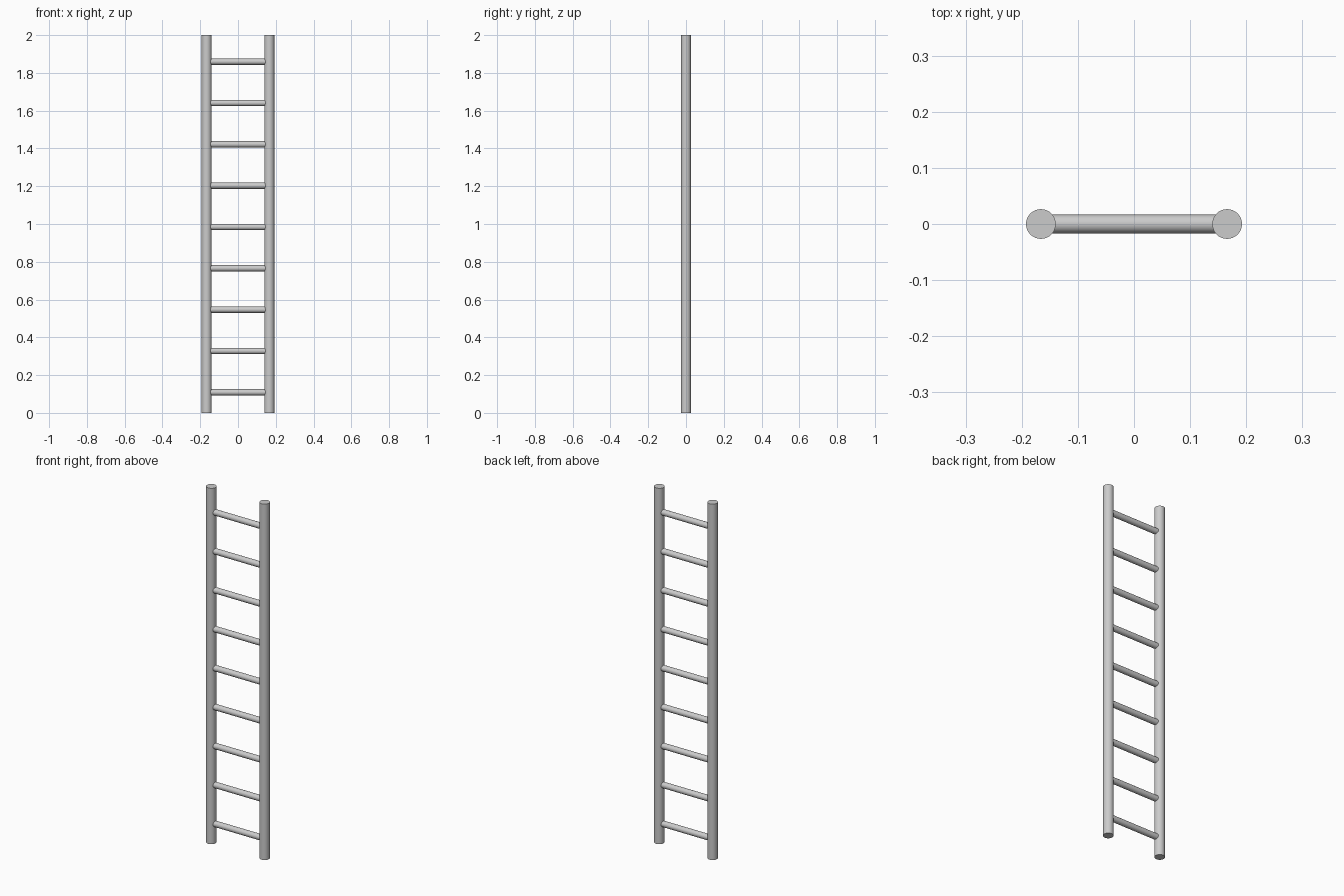
import bpy, math

if "Cube" in bpy.data.objects:
    bpy.data.objects.remove(bpy.data.objects["Cube"])

RAIL_X, RAIL_R, HEIGHT = 0.166, 0.0265, 2.0
RUNG_R, RUNG_COUNT = 0.0165, 9
FIRST_Z, STEP = 0.109, 0.2188


def rod(name, radius, length, location, rotation=(0, 0, 0)):
    bpy.ops.mesh.primitive_cylinder_add(vertices=32, radius=radius, depth=length,
                                        location=location, rotation=rotation)
    ob = bpy.context.object
    ob.name = name
    bpy.ops.object.shade_smooth_by_angle(angle=math.radians(30))
    return ob


# Upright side rails
for side, label in ((-1, "left"), (1, "right")):
    rod(f"{label}_rail", RAIL_R, HEIGHT, (side * RAIL_X, 0, HEIGHT / 2))

# Evenly spaced rungs, ends buried in the rails
for i in range(RUNG_COUNT):
    rod(f"rung_{i + 1}", RUNG_R, 2 * RAIL_X, (0, 0, FIRST_Z + i * STEP),
        (0, math.pi / 2, 0))
